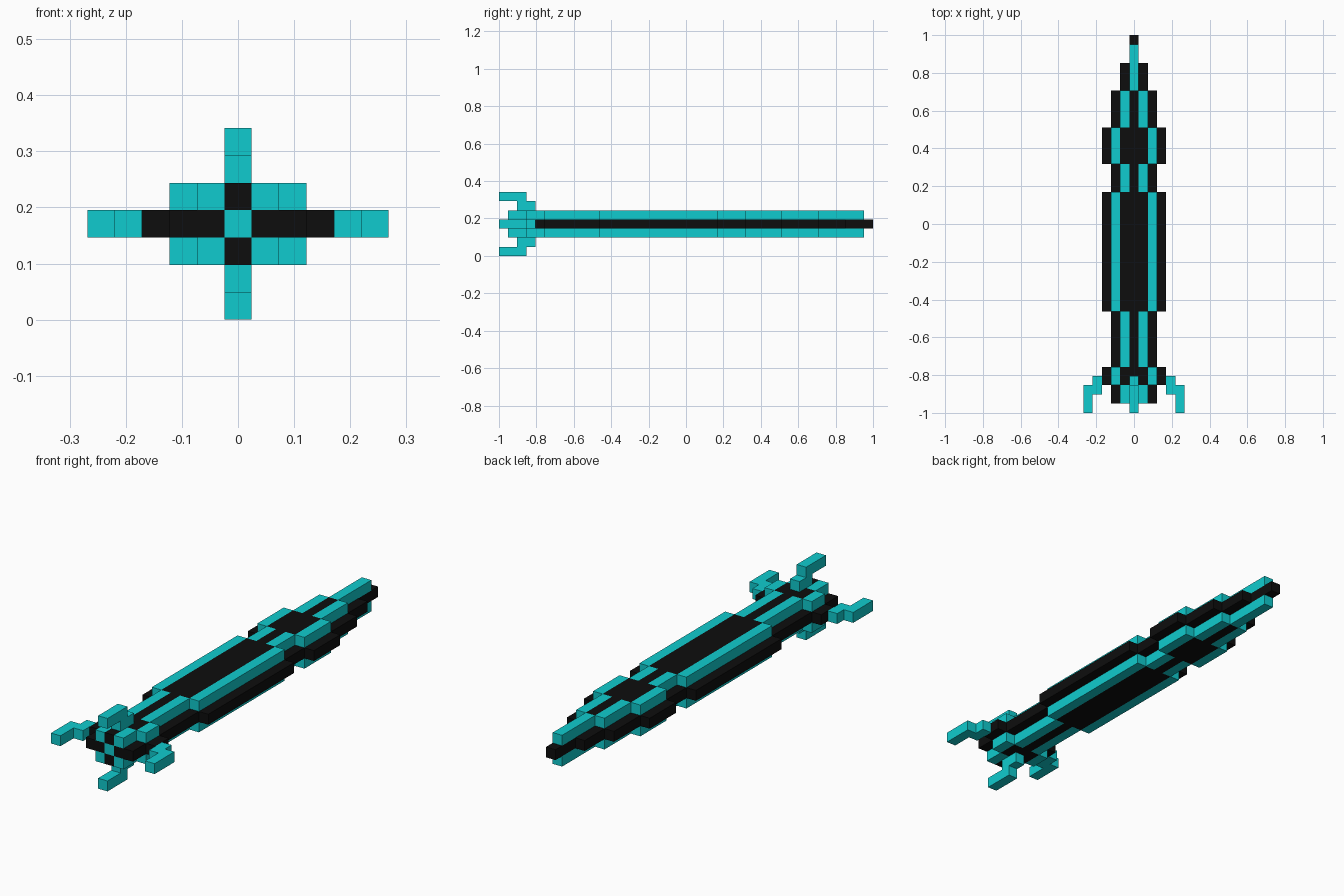
import bpy
import bmesh

cube = bpy.data.objects.get("Cube")
if cube:
    bpy.data.objects.remove(cube, do_unlink=True)

U = 2 / 41  # size of one block


def make_material(name, color):
    mat = bpy.data.materials.new(name)
    mat.use_nodes = True
    mat.diffuse_color = color
    mat.node_tree.nodes["Principled BSDF"].inputs["Base Color"].default_value = color
    return mat


BLACK = make_material("black", (0.004, 0.004, 0.004, 1))
TEAL = make_material("teal", (0.005, 0.6, 0.62, 1))


def build(name, mat, boxes):
    """Boxes in block units: x range and z range (inclusive, from the axis), y range from the rear."""
    bm = bmesh.new()
    for (x0, x1), (y0, y1), (z0, z1) in boxes:
        verts = bmesh.ops.create_cube(bm, size=1)["verts"]
        for v in verts:
            v.co.x = (x1 + 0.5 if v.co.x > 0 else x0 - 0.5) * U
            v.co.y = (y1 if v.co.y > 0 else y0) * U - 1
            v.co.z = (z1 + 4 if v.co.z > 0 else z0 + 3) * U
    mesh = bpy.data.meshes.new(name)
    bm.to_mesh(mesh)
    bm.free()
    mesh.materials.append(mat)
    obj = bpy.data.objects.new(name, mesh)
    bpy.context.collection.objects.link(obj)
    return obj


# Body sections: start, end, half width of the hull, offset of the rails
SECTIONS = [
    (1, 3, 2, 1), (3, 5, 3, 2), (5, 11, 2, 1), (11, 24, 3, 2), (24, 27, 2, 1),
    (27, 31, 3, 2), (31, 35, 2, 1), (35, 38, 1, 0), (38, 40, 0, 0),
]

hull, rails, decks = [], [], []
for a, b, half, rail in SECTIONS:
    # The first block of the hull leaves room for the nozzle
    if a == 1:
        hull += [((-half, -1), (a, a + 1), (0, 0)), ((1, half), (a, a + 1), (0, 0))]
    hull.append(((-half, half), (max(a, 2), b), (0, 0)))
    for z in (-1, 1):
        for x in {-rail, rail}:
            rails.append(((x, x), (a, b), (z, z)))
        if rail:
            decks.append(((1 - rail, rail - 1), (a, b), (z, z)))

build("hull", BLACK, hull)
build("rails", TEAL, rails)
build("decks", BLACK, decks)
build("nose_tip", BLACK, [((0, 0), (40, 41), (0, 0))])
build("nozzle", TEAL, [((0, 0), (1, 2), (0, 0))])

# Four hooked fins: a root block and an outer prong
for sign, side, upright in ((1, "left", "top"), (-1, "right", "bottom")):
    root, prong = (2, 4), (0, 3)
    build(side + "_fin", TEAL, [((4 * sign,) * 2, root, (0, 0)),
                                ((5 * sign,) * 2, prong, (0, 0))])
    build(upright + "_fin", TEAL, [((0, 0), root, (2 * sign,) * 2),
                                   ((0, 0), prong, (3 * sign,) * 2)])
